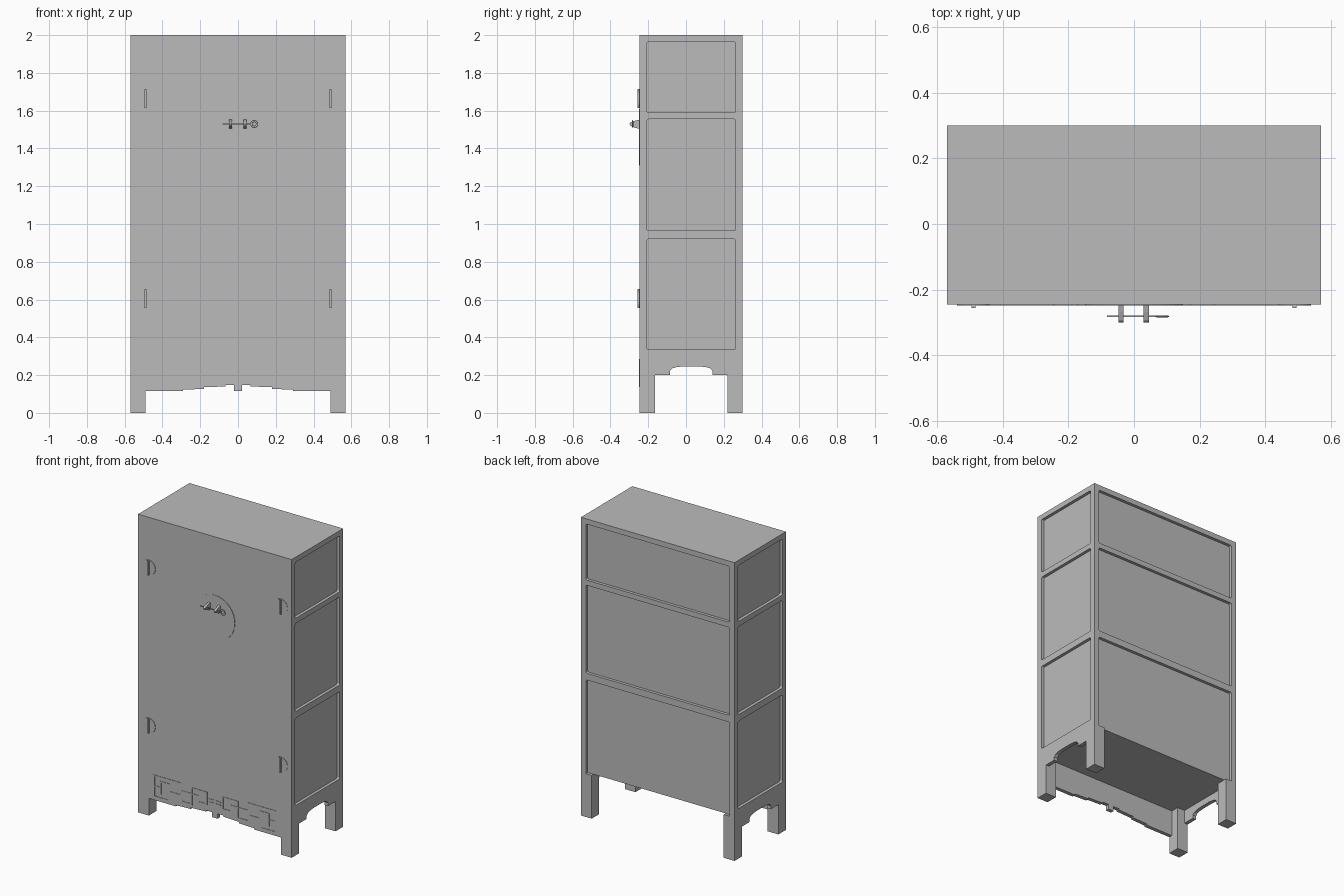
import bpy, bmesh, math
from mathutils import Vector, Matrix

if "Cube" in bpy.data.objects:
    bpy.data.objects.remove(bpy.data.objects["Cube"])

grey = bpy.data.materials.new("plain grey")
grey.use_nodes = True
grey.diffuse_color = (0.5, 0.5, 0.5, 1)
grey.node_tree.nodes["Principled BSDF"].inputs["Base Color"].default_value = (0.5, 0.5, 0.5, 1)

LEFT, FRONT, BACK, TOP, FLOOR = 0.57, -0.245, 0.30, 2.0, 0.29
LEG = 0.08


def finish(name, bm):
    bmesh.ops.recalc_face_normals(bm, faces=bm.faces)
    mesh = bpy.data.meshes.new(name)
    bm.to_mesh(mesh)
    bm.free()
    mesh.materials.append(grey)
    obj = bpy.data.objects.new(name, mesh)
    bpy.context.scene.collection.objects.link(obj)
    return obj


def add_box(bm, lo, hi):
    lo, hi = Vector(lo), Vector(hi)
    mat = Matrix.Translation((lo + hi) / 2) @ Matrix.Diagonal((*(hi - lo), 1))
    return bmesh.ops.create_cube(bm, size=1, matrix=mat)["verts"]


def box(name, lo, hi):
    bm = bmesh.new()
    add_box(bm, lo, hi)
    return finish(name, bm)


def prism(name, points, axis, start, end):
    """Extrude a 2D outline along x (points are y, z) or y (points are x, z)."""
    bm = bmesh.new()
    place = (lambda p: (start, *p)) if axis == "x" else (lambda p: (p[0], start, p[1]))
    face = bm.faces.new([bm.verts.new(place(p)) for p in points])
    moved = bmesh.ops.extrude_face_region(bm, geom=[face])["geom"]
    step = (end - start, 0, 0) if axis == "x" else (0, end - start, 0)
    bmesh.ops.translate(bm, vec=step, verts=[v for v in moved if isinstance(v, bmesh.types.BMVert)])
    return finish(name, bm)


def disc(name, x, z, radius, y0, y1):
    bm = bmesh.new()
    mat = Matrix.Translation((x, (y0 + y1) / 2, z)) @ Matrix.Rotation(math.pi / 2, 4, "X")
    bmesh.ops.create_cone(bm, cap_ends=True, segments=32, radius1=radius, radius2=radius,
                          depth=abs(y1 - y0), matrix=mat)
    return finish(name, bm)


# Cabinet body with three sunken panels on each side and on the back
body = box("cabinet_body", (-LEFT, FRONT, FLOOR), (LEFT, BACK, TOP))
bm = bmesh.new()
depth, rim = 0.02, 0.037


def cut_panel(lo, hi, axis):
    verts = add_box(bm, lo, hi)
    edges = {e for v in verts for e in v.link_edges
             if abs((e.verts[0].co - e.verts[1].co).normalized()[axis]) > 0.9}
    bmesh.ops.bevel(bm, geom=list(edges), offset=0.01, segments=3, profile=0.5, affect="EDGES")


for z0, z1 in ((0.335, 0.92), (0.965, 1.555), (1.59, 1.965)):
    for s in (-1, 1):
        xs = sorted((s * (LEFT - depth), s * (LEFT + 0.1)))
        cut_panel((xs[0], FRONT + rim, z0), (xs[1], BACK - rim, z1), 0)
    low = z0 if z0 > 0.5 else FLOOR - 0.05   # lowest back panel runs to the floor
    cut_panel((-LEFT + rim, BACK - depth, low), (LEFT - rim, BACK + 0.1, z1), 1)
cutter = finish("panel_cutter", bm)
cutter.hide_render = True
mod = body.modifiers.new("panels", "BOOLEAN")
mod.operation, mod.solver, mod.object = "DIFFERENCE", "EXACT", cutter
bpy.context.view_layer.objects.active = body
bpy.ops.object.modifier_apply(modifier=mod.name)
bpy.data.objects.remove(cutter)

# Legs
for side, s in (("right", -1), ("left", 1)):
    xs = sorted((s * LEFT, s * (LEFT - LEG)))
    for end, y0 in (("front", FRONT), ("back", BACK - LEG)):
        box(f"{end}_{side}_leg", (xs[0], y0, 0), (xs[1], y0 + LEG, FLOOR))

# Front apron with a stepped lower edge and a middle drop
half = [(0.02, 0.115), (0.02, 0.148), (0.065, 0.148), (0.065, 0.14), (0.18, 0.136),
        (0.18, 0.127), (0.29, 0.123), (0.29, 0.115), (0.49, 0.115), (0.49, FLOOR)]
prism("front_apron", half + [(-x, z) for x, z in reversed(half)], "y", FRONT, FRONT + 0.025)

# Side aprons with a shallow rounded arch
mid = (FRONT + BACK) / 2
edge = (BACK - FRONT) / 2 - LEG
arch = [(0.113, 0.2), (0.113, 0.222), (0.1, 0.236), (0.075, 0.243), (0.04, 0.246)]
right = [(edge, FLOOR), (edge, 0.2)] + arch
outline = [(mid + y, z) for y, z in right] + [(mid - y, z) for y, z in reversed(right)]
for side, s in (("right", -1), ("left", 1)):
    prism(f"{side}_apron", outline, "x", s * LEFT, s * (LEFT - 0.025))

# Fretwork relief on the front apron, mirrored about the middle
bars = [(0.06, 0.27, 0.17, 0.27), (0.06, 0.19, 0.06, 0.27), (0.06, 0.19, 0.12, 0.19),
        (0.12, 0.15, 0.12, 0.23), (0.17, 0.16, 0.17, 0.27), (0.12, 0.23, 0.25, 0.23),
        (0.17, 0.16, 0.25, 0.16), (0.25, 0.14, 0.25, 0.28), (0.25, 0.2, 0.34, 0.2),
        (0.25, 0.28, 0.45, 0.28), (0.34, 0.14, 0.34, 0.25), (0.34, 0.25, 0.4, 0.25),
        (0.4, 0.17, 0.4, 0.25), (0.34, 0.14, 0.45, 0.14), (0.45, 0.14, 0.45, 0.28),
        (0.4, 0.21, 0.45, 0.21), (0.01, 0.21, 0.04, 0.21), (0.01, 0.23, 0.04, 0.23)]
bm = bmesh.new()
w = 0.004
for x0, z0, x1, z1 in bars:
    for s in (-1, 1):
        a, b = sorted((s * x0, s * x1))
        add_box(bm, (a - w, FRONT - 0.003, z0 - w), (b + w, FRONT, z1 + w))
finish("apron_fretwork", bm)

# Hinges: thin round plate and upright barrel
for side, s in (("right", -1), ("left", 1)):
    for level, z in (("lower", 0.605), ("upper", 1.665)):
        x = s * 0.49
        disc(f"{level}_{side}_hinge_plate", x, z, 0.05, FRONT, FRONT - 0.003)
        box(f"{level}_{side}_hinge_barrel", (x - 0.006, FRONT - 0.011, z - 0.05),
            (x + 0.006, FRONT, z + 0.05))

# Lock: round plate, two staples, sliding bolt and its ring
LOCK_Z = 1.53
disc("lock_plate", 0, 1.46, 0.15, FRONT, FRONT - 0.003)
staple = [(FRONT, 1.553), (-0.268, 1.547), (-0.295, 1.537), (-0.3, 1.53),
          (-0.295, 1.52), (-0.268, 1.508), (FRONT, 1.505)]
for side, x in (("right", -0.04), ("left", 0.037)):
    prism(f"{side}_lock_staple", staple, "x", x - 0.008, x + 0.008)
box("lock_bolt", (-0.082, -0.284, LOCK_Z - 0.003), (0.068, -0.279, LOCK_Z + 0.003))
bpy.ops.mesh.primitive_torus_add(major_radius=0.015, minor_radius=0.006, major_segments=24,
                                 minor_segments=8, location=(0.086, -0.282, LOCK_Z),
                                 rotation=(math.pi / 2, 0, 0))
ring = bpy.context.object
ring.name = "lock_ring"
ring.scale.z = 0.5
ring.data.materials.append(grey)
bpy.ops.object.shade_smooth_by_angle()
